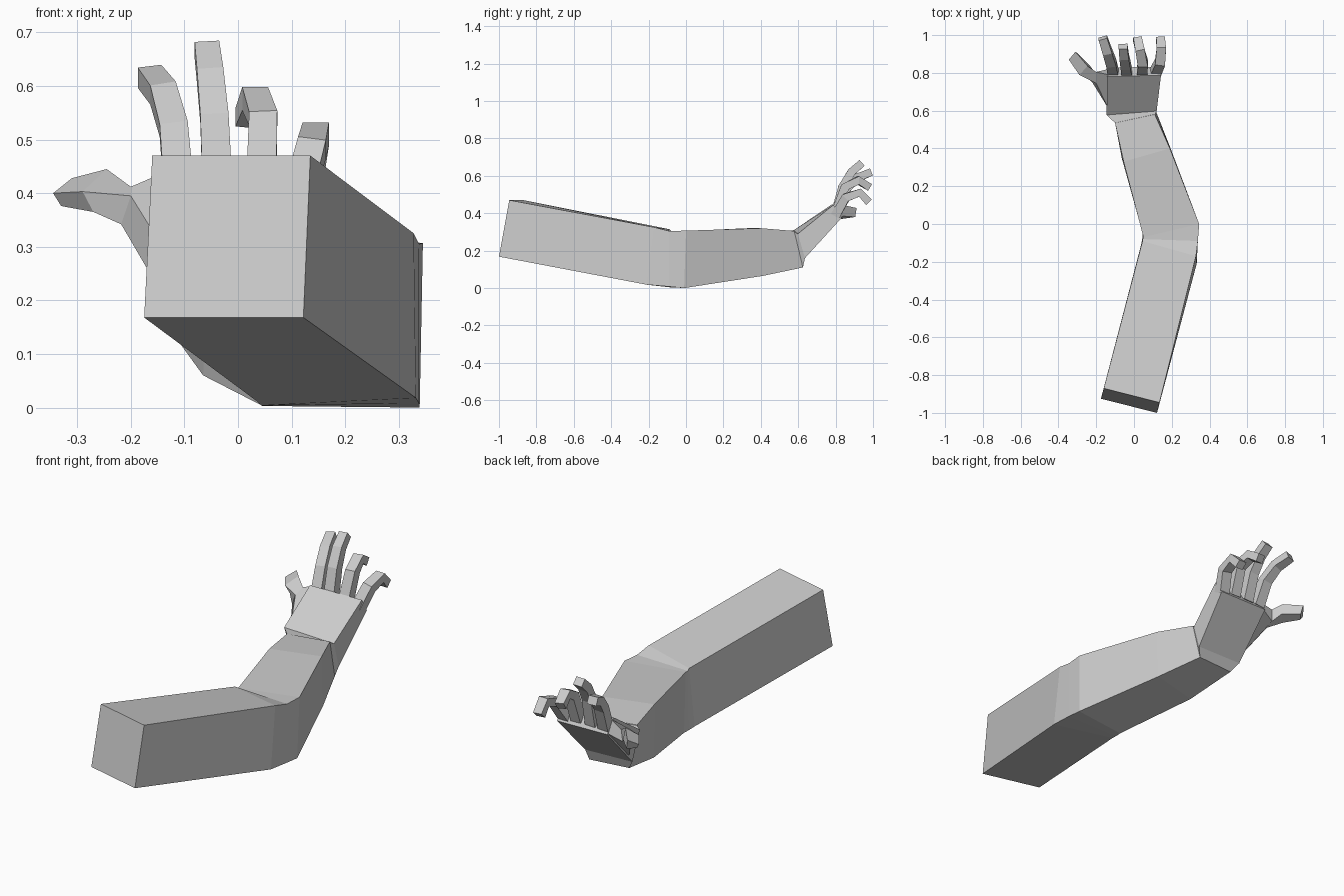
import bpy
import bmesh
from mathutils import Vector


def loft(name, sections):
    """Skin a row of four-cornered sections and cap both ends."""
    bm = bmesh.new()
    rings = [[bm.verts.new(p) for p in s] for s in sections]
    for a, b in zip(rings, rings[1:]):
        for i in range(4):
            j = (i + 1) % 4
            bm.faces.new((a[i], a[j], b[j], b[i]))
    bm.faces.new(rings[0][::-1])
    bm.faces.new(rings[-1])
    bmesh.ops.recalc_face_normals(bm, faces=bm.faces[:])
    mesh = bpy.data.meshes.new(name)
    bm.to_mesh(mesh)
    bm.free()
    obj = bpy.data.objects.new(name, mesh)
    bpy.context.collection.objects.link(obj)
    return obj


def finger(name, path, width, thick):
    """Square tube along a bent path, slightly tapered to the tip."""
    pts = [Vector(p) for p in path]
    sections = []
    for i, p in enumerate(pts):
        before, after = pts[max(i - 1, 0)], pts[min(i + 1, len(pts) - 1)]
        t = (after - before).normalized()
        side = (Vector((1, 0, 0)) - t * t.x).normalized()
        up = side.cross(t)
        k = 1 - 0.06 * i
        s, u = side * width * k / 2, up * thick * k / 2
        sections.append([p - s + u, p + s + u, p + s - u, p - s - u])
    loft(name, sections)


# Arm: corners run top left, top right, bottom right, bottom left
loft("arm", [
    # shoulder end
    [(-0.16, -0.87, 0.47), (0.135, -0.945, 0.47), (0.122, -1.0, 0.168), (-0.175, -0.925, 0.168)],
    # elbow
    [(0.045, -0.09, 0.315), (0.328, -0.17, 0.325), (0.332, -0.21, 0.018), (0.035, -0.12, 0.012)],
    [(0.046, -0.08, 0.305), (0.338, -0.09, 0.305), (0.338, -0.09, 0.008), (0.043, -0.085, 0.004)],
    [(0.05, -0.07, 0.302), (0.345, 0.0, 0.307), (0.339, -0.01, 0.0), (0.046, -0.05, 0.003)],
    # mid forearm
    [(-0.055, 0.33, 0.32), (0.19, 0.40, 0.32), (0.19, 0.41, 0.065), (-0.065, 0.35, 0.06)],
    # wrist
    [(-0.10, 0.535, 0.305), (0.11, 0.58, 0.305), (0.105, 0.625, 0.11), (-0.105, 0.605, 0.115)],
])

# Palm, flaring from the wrist and thinning towards the fingers
loft("palm", [
    [(-0.10, 0.535, 0.303), (0.11, 0.578, 0.303), (0.105, 0.625, 0.11), (-0.105, 0.605, 0.115)],
    [(-0.145, 0.577, 0.31), (0.12, 0.598, 0.29), (0.12, 0.636, 0.16), (-0.14, 0.63, 0.165)],
    [(-0.142, 0.78, 0.447), (0.143, 0.788, 0.445), (0.14, 0.832, 0.375), (-0.138, 0.828, 0.378)],
])

# Four fingers, curled more towards the little one
fingers = {
    "index_finger": [(-0.11, 0.80, 0.40), (-0.12, 0.85, 0.52), (-0.14, 0.91, 0.587), (-0.165, 0.985, 0.618)],
    "middle_finger": [(-0.038, 0.80, 0.40), (-0.044, 0.838, 0.54), (-0.052, 0.885, 0.62), (-0.058, 0.94, 0.668)],
    "ring_finger": [(0.043, 0.80, 0.40), (0.047, 0.85, 0.54), (0.032, 0.92, 0.576), (0.018, 0.98, 0.54)],
    "little_finger": [(0.112, 0.80, 0.39), (0.138, 0.855, 0.485), (0.145, 0.93, 0.51), (0.14, 0.977, 0.46)],
}
for name, path in fingers.items():
    finger(name, path, 0.056, 0.05)

# Thumb, growing from the side of the palm
loft("thumb", [
    [(-0.135, 0.79, 0.44), (-0.135, 0.61, 0.29), (-0.135, 0.65, 0.20), (-0.135, 0.82, 0.38)],
    [(-0.20, 0.805, 0.412), (-0.20, 0.745, 0.395), (-0.218, 0.745, 0.342), (-0.205, 0.80, 0.35)],
    [(-0.245, 0.835, 0.445), (-0.29, 0.79, 0.403), (-0.27, 0.80, 0.365), (-0.235, 0.84, 0.385)],
    [(-0.31, 0.912, 0.428), (-0.345, 0.87, 0.40), (-0.33, 0.865, 0.376), (-0.30, 0.905, 0.38)],
])
